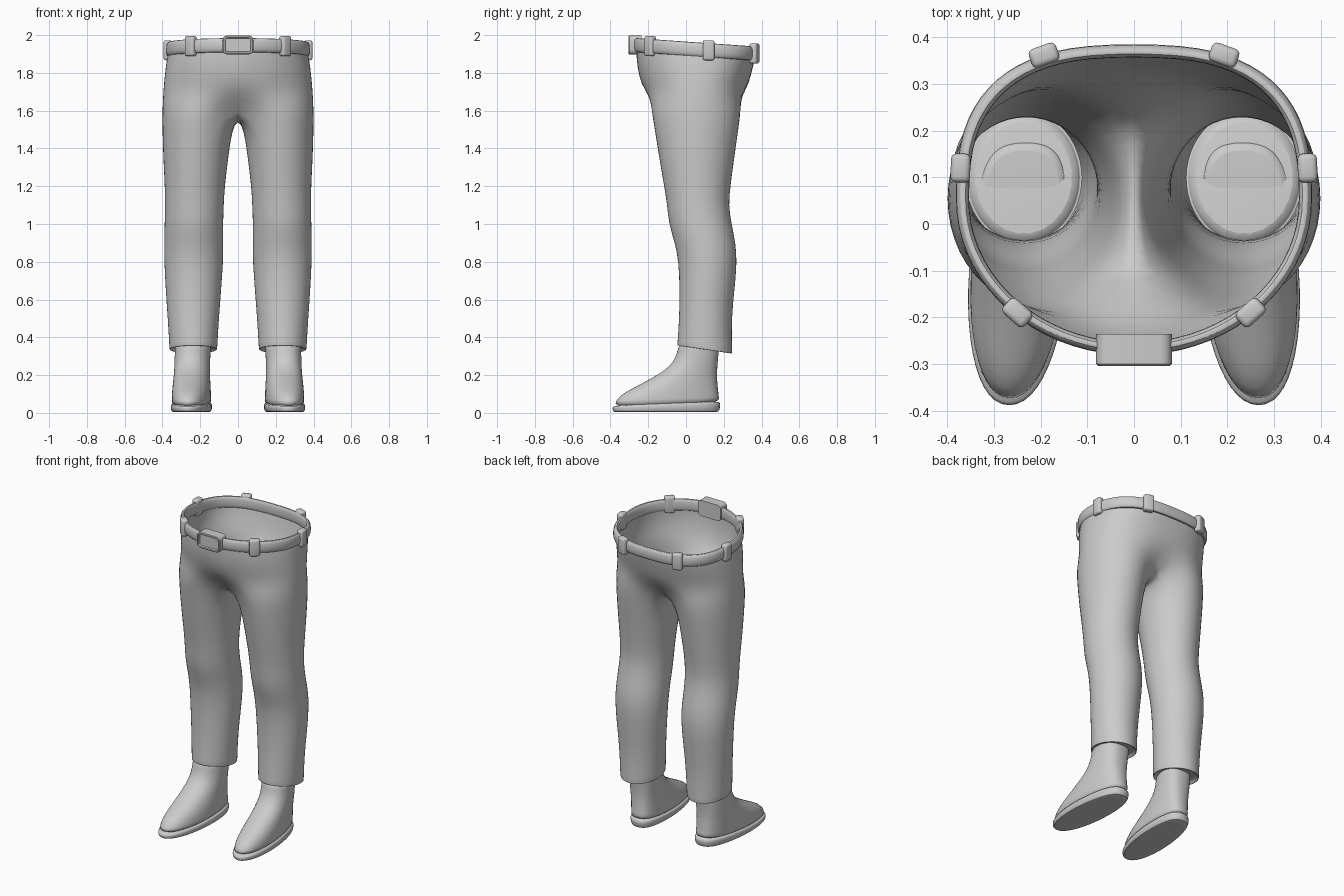
import bpy, bmesh
from math import sin, cos, radians, pi
from mathutils import Matrix

if "Cube" in bpy.data.objects:
    bpy.data.objects.remove(bpy.data.objects["Cube"])


def spow(v, p):
    return (abs(v) ** p) * (1 if v >= 0 else -1)


def finish(name, bm, mirror=False, subsurf=0):
    bmesh.ops.recalc_face_normals(bm, faces=bm.faces)
    me = bpy.data.meshes.new(name)
    bm.to_mesh(me)
    bm.free()
    ob = bpy.data.objects.new(name, me)
    bpy.context.collection.objects.link(ob)
    if mirror:
        m = ob.modifiers.new("mirror", 'MIRROR')
        m.merge_threshold = 0.0005
    if subsurf:
        s = ob.modifiers.new("smooth", 'SUBSURF')
        s.levels = s.render_levels = subsurf
    bpy.context.view_layer.objects.active = ob
    bpy.ops.object.select_all(action='DESELECT')
    ob.select_set(True)
    bpy.ops.object.shade_smooth_by_angle(angle=radians(40))
    return ob


def bridge(bm, a, b, closed=True):
    n = min(len(a), len(b))
    for i in range(n if closed else n - 1):
        j = (i + 1) % n
        bm.faces.new((a[i], a[j], b[j], b[i]))


def fan(bm, ring):
    c = bm.verts.new(sum((v.co for v in ring), ring[0].co * 0) / len(ring))
    for i in range(len(ring)):
        bm.faces.new((ring[i], ring[(i + 1) % len(ring)], c))


def waist(t, rx, yf, yb, p):
    """Waist outline: round in front, squarer behind."""
    cy, ry = (yf + yb) / 2, (yb - yf) / 2
    q = p if sin(t) > 0 else 1
    return rx * spow(cos(t), q), cy + ry * spow(sin(t), q)


# Trousers: half hip arcs running into a closed leg tube, then mirrored
bm = bmesh.new()
prev = None
for z, rx, yf, yb, p, tilt in ((1.95, .366, -.264, .37, .75, .07), (1.88, .379, -.264, .362, .78, .04),
                               (1.79, .389, -.253, .345, .82, 0), (1.70, .397, -.222, .32, .88, 0)):
    row = []
    for i in range(19):
        x, y = waist(radians(-90 + 10 * i), rx, yf, yb, p)
        row.append(bm.verts.new((0 if i in (0, 18) else x, y, z - tilt * (y + .27))))
    if prev:
        bridge(bm, prev, row, closed=False)
    prev = row

legs = ((1.61, 0, .402, -.187, .294, 0), (1.5, .03, .402, -.167, .279, 0),
        (1.35, .05, .397, -.144, .257, 0), (1.2, .069, .389, -.117, .237, 0),
        (1.1, .074, .387, -.101, .226, 0), (1.0, .078, .39, -.093, .243, 0),
        (.9, .076, .392, -.06, .264, 0), (.8, .077, .392, -.04, .272, 0),
        (.65, .088, .384, -.035, .258, 0), (.5, .1, .373, -.037, .242, 0),
        (.345, .109, .364, -.047, .245, .13), (.335, .109, .364, -.047, .245, .15),
        (.335, .117, .356, -.039, .237, .15), (.355, .117, .356, -.039, .237, .15))
for k, (z, xi, xo, yf, yb, tilt) in enumerate(legs):
    row = []
    cy = (yf + yb) / 2
    for i in range(24):
        a = radians(-135 + 15 * i)
        x = (xi + xo) / 2 + (xo - xi) / 2 * cos(a)
        y = cy + (yb - yf) / 2 * sin(a)
        zz = z - tilt * (y - cy)
        if k == 0 and (i == 0 or i >= 18):      # crotch saddle on the centre line
            x = 0
            d = 3 if i == 0 else abs(i - 21)
            zz = 1.555 + .05 * (d / 3) ** 2
        row.append(bm.verts.new((x, y, zz)))
    bridge(bm, prev, row, closed=k > 0)
    prev = row
fan(bm, prev)
finish("trousers", bm, mirror=True, subsurf=1)


# Shoes: sole and upper as stacked foot outlines
def foot(bm, z, rx, cx, yf, yb, tilt=0, n=24):
    cy, ry = (yf + yb) / 2, (yb - yf) / 2
    ring = []
    for i in range(n):
        a = 2 * pi * i / n
        s = sin(a)
        x = cx - .02 * s * ry / .28 + rx * spow(cos(a), .7 if s > 0 else .9)
        y = cy + ry * s
        ring.append(bm.verts.new((x, y, z + tilt * y)))
    return ring


def stack(name, rows):
    bm = bmesh.new()
    rings = [foot(bm, *r) for r in rows]
    for a, b in zip(rings, rings[1:]):
        bridge(bm, a, b)
    fan(bm, rings[0])
    fan(bm, rings[-1])
    finish(name, bm, mirror=True, subsurf=1)


stack("shoe_soles", ((.005, .092, .247, -.375, .165), (.005, .1, .247, -.385, .175, 0),
                     (.022, .108, .247, -.392, .184, .02), (.045, .108, .247, -.392, .184, .04),
                     (.057, .104, .247, -.387, .179, .04)))
stack("shoe_uppers", ((.045, .103, .247, -.386, .178, .04), (.075, .103, .247, -.376, .178, .03),
                      (.105, .102, .247, -.335, .174), (.14, .1, .246, -.265, .17),
                      (.18, .097, .245, -.19, .166), (.225, .095, .243, -.112, .166),
                      (.27, .094, .242, -.067, .169), (.32, .095, .24, -.047, .174),
                      (.35, .096, .24, -.042, .177), (.358, .09, .24, -.036, .17)))

# Belt: rounded strap swept round the waist
bm = bmesh.new()
section = ((-.013, -.026), (-.006, -.038), (.006, -.038), (.016, -.024),
           (.016, .024), (.006, .038), (-.006, .038), (-.013, .026))
rows = []
for i in range(36):
    t = 2 * pi * i / 36
    row = []
    for d, h in section:
        half = t if cos(t) >= 0 else pi - t
        x, y = waist(half, .368 + d, -.268 - d, .371 + d, .75)
        row.append(bm.verts.new((x if cos(t) >= 0 else -x, y, 1.947 + h - .07 * (y + .27))))
    rows.append(row)
for i in range(36):
    bridge(bm, rows[i], rows[(i + 1) % 36])
finish("belt", bm, subsurf=1)

# Belt loops: soft blocks straddling the strap
bm = bmesh.new()
for x, y, ang in ((.25, -.19, 42), (.372, .12, 92), (.193, .362, 160)):
    new = bmesh.ops.create_cube(bm, size=1)['verts']
    z = 1.947 - .07 * (y + .27)
    bmesh.ops.transform(bm, verts=new, matrix=Matrix.Translation((x, y, z))
                        @ Matrix.Rotation(radians(ang), 4, 'Z') @ Matrix.Diagonal((.062, .042, .106, 1)))
bmesh.ops.bevel(bm, geom=bm.edges[:], offset=.012, segments=3, profile=.5, affect='EDGES')
finish("belt_loops", bm, mirror=True)

# Buckle: rounded plate with a sunken front panel
bm = bmesh.new()
bmesh.ops.create_cube(bm, size=1, matrix=Matrix.Translation((0, -.268, 1.948))
                      @ Matrix.Diagonal((.162, .064, .1, 1)))
corners = [e for e in bm.edges if abs(e.verts[0].co.y - e.verts[1].co.y) > .03]
bmesh.ops.bevel(bm, geom=corners, offset=.024, segments=4, profile=.5, affect='EDGES')
front = min(bm.faces, key=lambda f: f.calc_center_median().y)
bmesh.ops.inset_region(bm, faces=[front], thickness=.004, depth=.004)
bmesh.ops.inset_region(bm, faces=[front], thickness=.008, depth=0)
bmesh.ops.inset_region(bm, faces=[front], thickness=.003, depth=-.01)
finish("buckle", bm)
